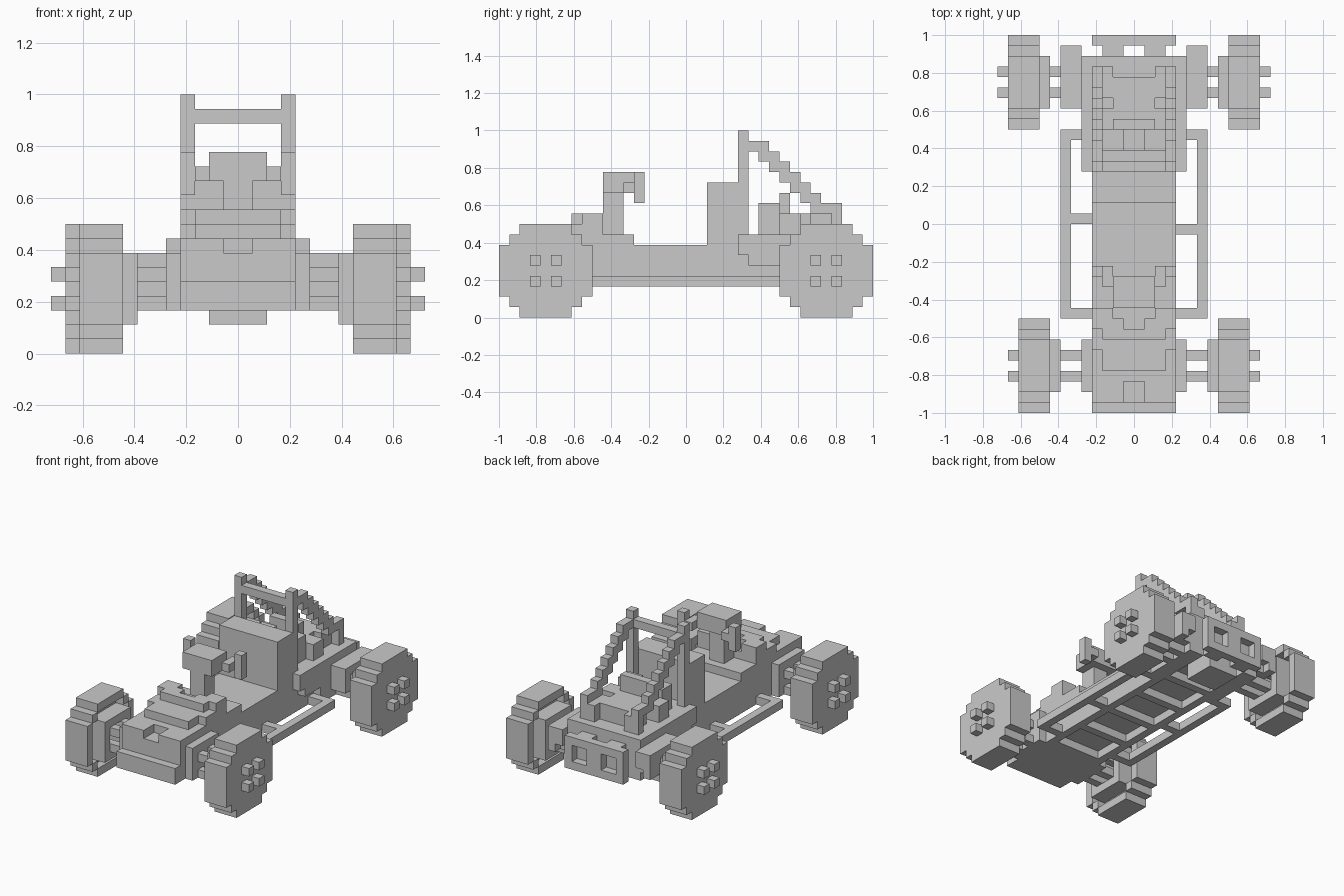
import bpy
import bmesh
from mathutils import Matrix, Vector

UNIT = 1 / 18  # edge of one block

cube = bpy.data.objects.get("Cube")
if cube:
    bpy.data.objects.remove(cube, do_unlink=True)

grey = bpy.data.materials.new("plain grey")
grey.use_nodes = True
colour = (0.59, 0.59, 0.59, 1)
grey.diffuse_color = colour
grey.node_tree.nodes["Principled BSDF"].inputs["Base Color"].default_value = colour


def part(name, boxes, mirror=False):
    """Join blocks given as (x range, y range, z range), optionally on both sides."""
    bm = bmesh.new()
    for spans in boxes:
        for side in ((1, -1) if mirror else (1,)):
            low = Vector([span[0] for span in spans])
            high = Vector([span[1] for span in spans])
            centre = (low + high) / 2 * UNIT
            centre.x *= side
            matrix = Matrix.Translation(centre) @ Matrix.Diagonal(((high - low) * UNIT).to_4d())
            matrix[3][3] = 1
            bmesh.ops.create_cube(bm, size=1, matrix=matrix)
    mesh = bpy.data.meshes.new(name)
    bm.to_mesh(mesh)
    bm.free()
    mesh.materials.append(grey)
    obj = bpy.data.objects.new(name, mesh)
    bpy.context.collection.objects.link(obj)
    return obj


def around(centre, half):
    return (centre - half, centre + half)


# Wheels with a groove inside, hub rings and paired axle rods
AXLE_Z = 4.5
for end, axle_y, inner in (("front", -13.5, 8), ("rear", 13.5, 9)):
    disc_x = (inner + 1, inner + 3)
    rim_x = (inner, inner + 1)
    hub_x = (inner - 1, inner + 1)
    tyre = [(disc_x, around(axle_y, a), around(AXLE_Z, b))
            for a, b in ((4.5, 2.5), (3.5, 3.5), (2.5, 4.5))]
    ring = []
    for side in (-1, 1):
        # Tread ring: flat sides and stepped corners
        tyre.append((rim_x, around(axle_y + side * 4, 0.5), around(AXLE_Z, 2.5)))
        tyre.append((rim_x, around(axle_y, 2.5), around(AXLE_Z + side * 4, 0.5)))
        for up in (-1, 1):
            tyre.append((rim_x, around(axle_y + side * 3, 0.5), around(AXLE_Z + up * 3, 0.5)))
        ring.append((hub_x, around(axle_y + side * 2, 0.5), around(AXLE_Z, 2.5)))
        ring.append((hub_x, around(axle_y, 2.5), around(AXLE_Z + side * 2, 0.5)))
    part(end + "_wheels", tyre, mirror=True)
    part(end + "_hub_rings", ring, mirror=True)
    rods = [((4, inner + 4), around(axle_y + dy, 0.5), around(AXLE_Z + dz, 0.5))
            for dy in (-1, 1) for dz in (-1, 1)]
    part(end + "_axle_rods", rods, mirror=True)

# Floor with a ladder frame beneath
part("floor", [((-4, 4), (-17, 16), (4, 7))])
part("frame_rails", [((3, 4), (-17, 16), (3, 4))], mirror=True)
part("frame_cross_bars", [((-4, 4), (y, y + 1), (3, 4)) for y in range(-11, 13, 5)])

# Side bars with their struts
part("side_bars", [
    ((6, 7), (-9, 9), (3, 4)),
    ((4, 6), (-9, -8), (3, 4)),
    ((4, 6), (8, 9), (3, 4)),
], mirror=True)
part("left_strut", [((4, 6), (-1, 0), (3, 4))])
part("right_strut", [((-6, -4), (0, 1), (3, 4))])

# Nose set back above its bumper, with notches in its face and top
part("nose_bumper", [((-4, 4), (-18, -16), (3, 5))])
part("nose_sides", [((1, 4), (-17, -14), (5, 8))], mirror=True)
part("nose_middle", [
    ((-1, 1), (-17, -14), (6, 7)),
    ((-1, 1), (-15, -14), (7, 8)),
])
part("front_axle_box", [((-5, 5), (-16, -11), (3, 7))])

# Dashboard with a stepped opening for the column
part("dashboard", [((-4, 4), (-14, -5), (7, 8)), ((-3, 3), (-14, -8), (8, 9))])
part("dash_blocks", [
    ((3, 4), (-12, -8), (8, 9)),
    ((0, 3), (-11, -10), (9, 10)),
    ((1, 4), (-10, -9), (9, 10)),
    ((2, 4), (-9, -8), (9, 10)),
], mirror=True)

# Steering column, head and two upright grips
part("steering_column", [((-1, 1), (-8, -6), (7, 12))])
part("steering_head", [((-2, 2), (-8, -5), (12, 14))])
part("steering_grips", [
    ((2, 3), (-6, -4), (12, 13)),
    ((3, 4), (-5, -4), (11, 14)),
], mirror=True)

# Seat
part("seat_back", [((-4, 4), (2, 5), (7, 13))])

# Roll cage: posts, cross bar and stepped braces
part("cage_posts", [((3, 4), (5, 6), (8, 18))], mirror=True)
part("cage_cross_bar", [((-3, 3), (5, 6), (16, 17))])
brace = [((3, 4), (6 + k, 8 + k), (16 - k, 17 - k)) for k in range(7)]
brace.append(((3, 4), (14, 15), (8, 11)))
part("cage_braces", brace, mirror=True)

# Rear body and engine
part("rear_deck", [((-4, 4), (5, 16), (7, 8))])
part("rear_pods", [
    ((4, 5), (5, 16), (6, 8)),
    ((4, 5), (6, 16), (5, 6)),
    ((4, 5), (9, 16), (3, 5)),
    ((5, 7), (11, 16), (4, 7)),
    ((5, 6), (16, 17), (5, 7)),
    ((6, 7), (15, 17), (4, 7)),
], mirror=True)
part("engine_block", [((-2, 2), (7, 14), (8, 10)), ((-1, 1), (9, 10), (10, 12))])
part("engine_heads", [
    ((1, 3), (7, 9), (8, 11)),
    ((2, 4), (9, 11), (8, 10)),
    ((2, 3), (12, 15), (8, 10)),
    ((1, 2), (9, 10), (10, 12)),
], mirror=True)
part("sump", [((-2, 2), (12, 16), (2, 4))])

# Rear bumper made of two open frames
part("rear_bumper", [
    ((0, 4), (17, 18), (6, 7)),
    ((0, 4), (17, 18), (3, 4)),
    ((3, 4), (17, 18), (4, 6)),
    ((0, 1), (17, 18), (4, 6)),
    ((1, 3), (16, 17), (3, 7)),
], mirror=True)
